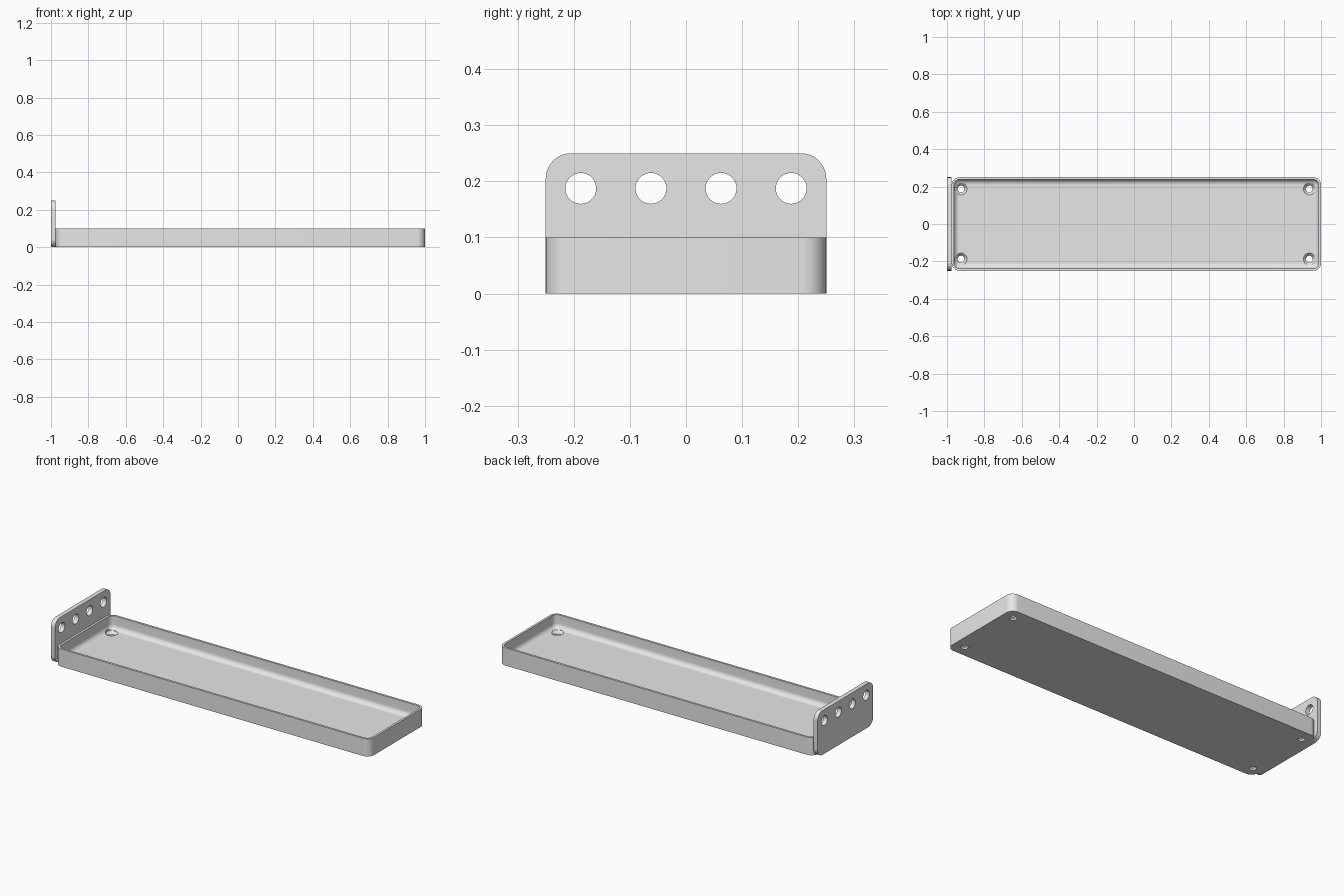
import bpy, bmesh, math

if "Cube" in bpy.data.objects:
    bpy.data.objects.remove(bpy.data.objects["Cube"])

grey = bpy.data.materials.new("plain grey")
grey.diffuse_color = (0.8, 0.8, 0.8, 1)
grey.use_nodes = True
grey.node_tree.nodes["Principled BSDF"].inputs["Base Color"].default_value = grey.diffuse_color


def rounded_rect(hw, hh, r, n=10):
    """Corner-rounded rectangle as 2D points, counter-clockwise."""
    pts = []
    for k, (sx, sy) in enumerate([(1, 1), (-1, 1), (-1, -1), (1, -1)]):
        for i in range(n + 1):
            a = math.pi / 2 * (k + i / n)
            pts.append((sx * (hw - r) + r * math.cos(a),
                        sy * (hh - r) + r * math.sin(a)))
    return pts


def circle(r, n=40):
    return [(r * math.cos(2 * math.pi * i / n), r * math.sin(2 * math.pi * i / n))
            for i in range(n)]


def loft(bm, loops):
    """Skin a list of 3D loops and cap both ends."""
    rings = [[bm.verts.new(p) for p in loop] for loop in loops]
    n = len(rings[0])
    for a, b in zip(rings, rings[1:]):
        for i in range(n):
            j = (i + 1) % n
            bm.faces.new((a[i], a[j], b[j], b[i]))
    bm.faces.new(rings[0][::-1])
    bm.faces.new(rings[-1])


def make_object(name, bm):
    bmesh.ops.recalc_face_normals(bm, faces=bm.faces)
    mesh = bpy.data.meshes.new(name)
    bm.to_mesh(mesh)
    bm.free()
    mesh.materials.append(grey)
    ob = bpy.data.objects.new(name, mesh)
    bpy.context.collection.objects.link(ob)
    return ob


def cut_and_shade(ob, cutter):
    mod = ob.modifiers.new("holes", 'BOOLEAN')
    mod.operation = 'DIFFERENCE'
    mod.solver = 'EXACT'
    mod.object = cutter
    bpy.ops.object.select_all(action='DESELECT')
    bpy.context.view_layer.objects.active = ob
    ob.select_set(True)
    bpy.ops.object.modifier_apply(modifier=mod.name)
    bpy.data.objects.remove(cutter, do_unlink=True)
    bpy.ops.object.shade_smooth_by_angle(angle=math.radians(30))


# Tray: outer wall, thin rim, inner wall, filleted inside edge, floor
X0, X1, HALF_Y, HEIGHT = -0.975, 1.0, 0.25, 0.1
CORNER, WALL, FLOOR, FILLET = 0.042, 0.0125, 0.025, 0.027
cx, half_x = (X0 + X1) / 2, (X1 - X0) / 2
sections = [(0, 0), (0, HEIGHT), (WALL, HEIGHT)]
for i in range(9):
    a = math.pi / 2 * i / 8
    sections.append((WALL + FILLET * (1 - math.cos(a)),
                     FLOOR + FILLET * (1 - math.sin(a))))
bm = bmesh.new()
loft(bm, [[(cx + x, y, z) for x, y in
           rounded_rect(half_x - d, HALF_Y - d, CORNER - d)] for d, z in sections])
tray = make_object("tray", bm)

# Countersunk screw holes in the tray corners
bm = bmesh.new()
for hx in (-0.925, 0.9375):
    for hy in (-0.1875, 0.1875):
        loft(bm, [[(hx + x, hy + y, z) for x, y in circle(r)]
                  for r, z in [(0.018, -0.02), (0.018, 0.01),
                               (0.032, FLOOR), (0.032, 0.06)]])
cut_and_shade(tray, make_object("screw_hole_cutter", bm))

# Upright end plate with rounded corners
bm = bmesh.new()
loft(bm, [[(px, y, 0.125 + z) for y, z in rounded_rect(0.25, 0.125, 0.045)]
          for px in (-1.0, X0)])
plate = make_object("end_plate", bm)

# Row of four round holes through the plate
bm = bmesh.new()
for hy in (-0.1875, -0.0625, 0.0625, 0.1875):
    loft(bm, [[(px, hy + y, 0.1875 + z) for y, z in circle(0.0275)]
              for px in (-1.05, -0.93)])
cut_and_shade(plate, make_object("plate_hole_cutter", bm))
